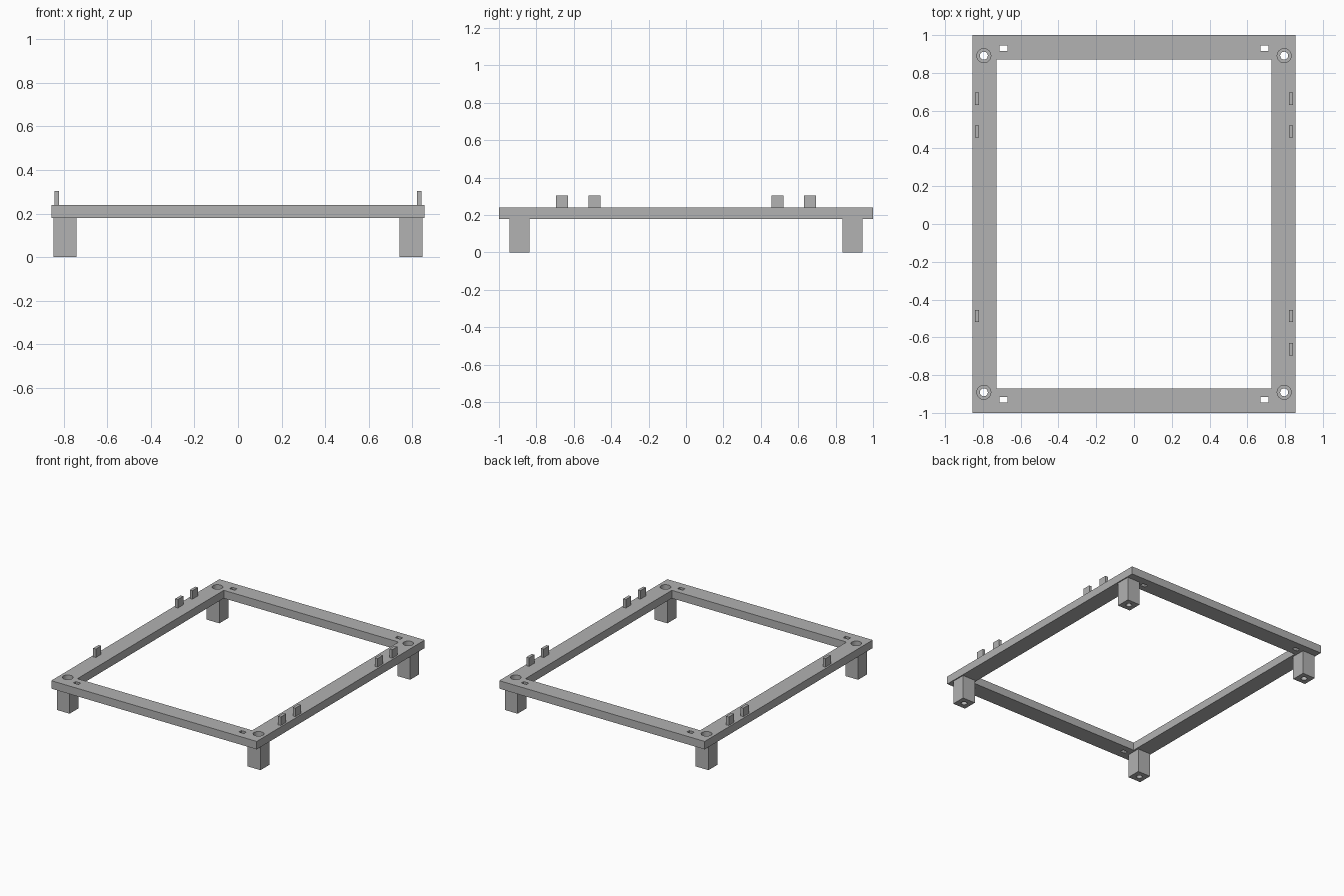
import bpy
import bmesh
from mathutils import Matrix, Vector

cube = bpy.data.objects.get("Cube")
if cube:
    bpy.data.objects.remove(cube, do_unlink=True)

# Main dimensions
HALF_X, HALF_Y = 0.856, 1.0
FRAME_BOTTOM, FRAME_TOP = 0.18, 0.24
TAB_TOP = 0.304
BORE_FLOOR = 0.06
LEG_X, LEG_Y, LEG_SIZE = 0.795, 0.891, 0.106

grey = bpy.data.materials.new("plain grey")
grey.use_nodes = True
colour = (0.445, 0.445, 0.445, 1)
grey.diffuse_color = colour
grey.node_tree.nodes["Principled BSDF"].inputs["Base Color"].default_value = colour


def add_box(bm, x, y, size_x, size_y, low, high):
    place = Matrix.Translation((x, y, (low + high) / 2))
    scale = Matrix.Diagonal(Vector((size_x, size_y, high - low, 1)))
    bmesh.ops.create_cube(bm, size=1, matrix=place @ scale)


def add_cylinder(bm, x, y, radius, low, high):
    bmesh.ops.create_cone(bm, cap_ends=True, segments=32, radius1=radius,
                          radius2=radius, depth=high - low,
                          matrix=Matrix.Translation((x, y, (low + high) / 2)))


def make_object(name, bm):
    mesh = bpy.data.meshes.new(name)
    bm.to_mesh(mesh)
    bm.free()
    mesh.materials.append(grey)
    obj = bpy.data.objects.new(name, mesh)
    bpy.context.collection.objects.link(obj)
    return obj


def make_box(name, *args):
    bm = bmesh.new()
    add_box(bm, *args)
    return make_object(name, bm)


def at_corners(name, add, x, y, *args):
    """One cutter object holding the same shape at all four corners."""
    bm = bmesh.new()
    for sx in (-1, 1):
        for sy in (-1, 1):
            add(bm, sx * x, sy * y, *args)
    cutter = make_object(name, bm)
    cutter.hide_render = True
    return cutter


def cut(obj, *cutters):
    bpy.context.view_layer.objects.active = obj
    for cutter in cutters:
        mod = obj.modifiers.new(cutter.name, 'BOOLEAN')
        mod.operation = 'DIFFERENCE'
        mod.solver = 'EXACT'
        mod.object = cutter
        bpy.ops.object.modifier_apply(modifier=mod.name)


# Cutters: centre opening, slots, screw bores and narrow through holes
opening = make_box("opening_cutter", 0, 0, 1.456, 1.742, 0, 0.5)
opening.hide_render = True
slots = at_corners("slot_cutter", add_box, 0.69, 0.93, 0.043, 0.028, 0.1, 0.3)
bores = at_corners("bore_cutter", add_cylinder, LEG_X, LEG_Y, 0.037, BORE_FLOOR, 0.3)
holes = at_corners("hole_cutter", add_cylinder, LEG_X, LEG_Y, 0.021, -0.1, 0.3)

# Rectangular frame
frame = make_box("frame", 0, 0, 2 * HALF_X, 2 * HALF_Y, FRAME_BOTTOM, FRAME_TOP)
cut(frame, opening, slots, bores)

# Four hollow square legs
for side, sx in (("right", -1), ("left", 1)):
    for end, sy in (("front", -1), ("back", 1)):
        leg = make_box(f"{end}_{side}_leg", sx * LEG_X, sy * LEG_Y,
                       LEG_SIZE, LEG_SIZE, 0, FRAME_BOTTOM)
        cut(leg, bores, holes)

# Upright locating tabs: four on the left rail, three on the right
for side, sx, rows in (("left", 1, (-0.663, -0.488, 0.489, 0.663)),
                       ("right", -1, (-0.488, 0.489, 0.663))):
    for number, y in enumerate(rows, 1):
        make_box(f"{side}_tab_{number}", sx * 0.832, y, 0.022, 0.064,
                 FRAME_TOP, TAB_TOP)

for cutter in (opening, slots, bores, holes):
    bpy.data.objects.remove(cutter, do_unlink=True)
